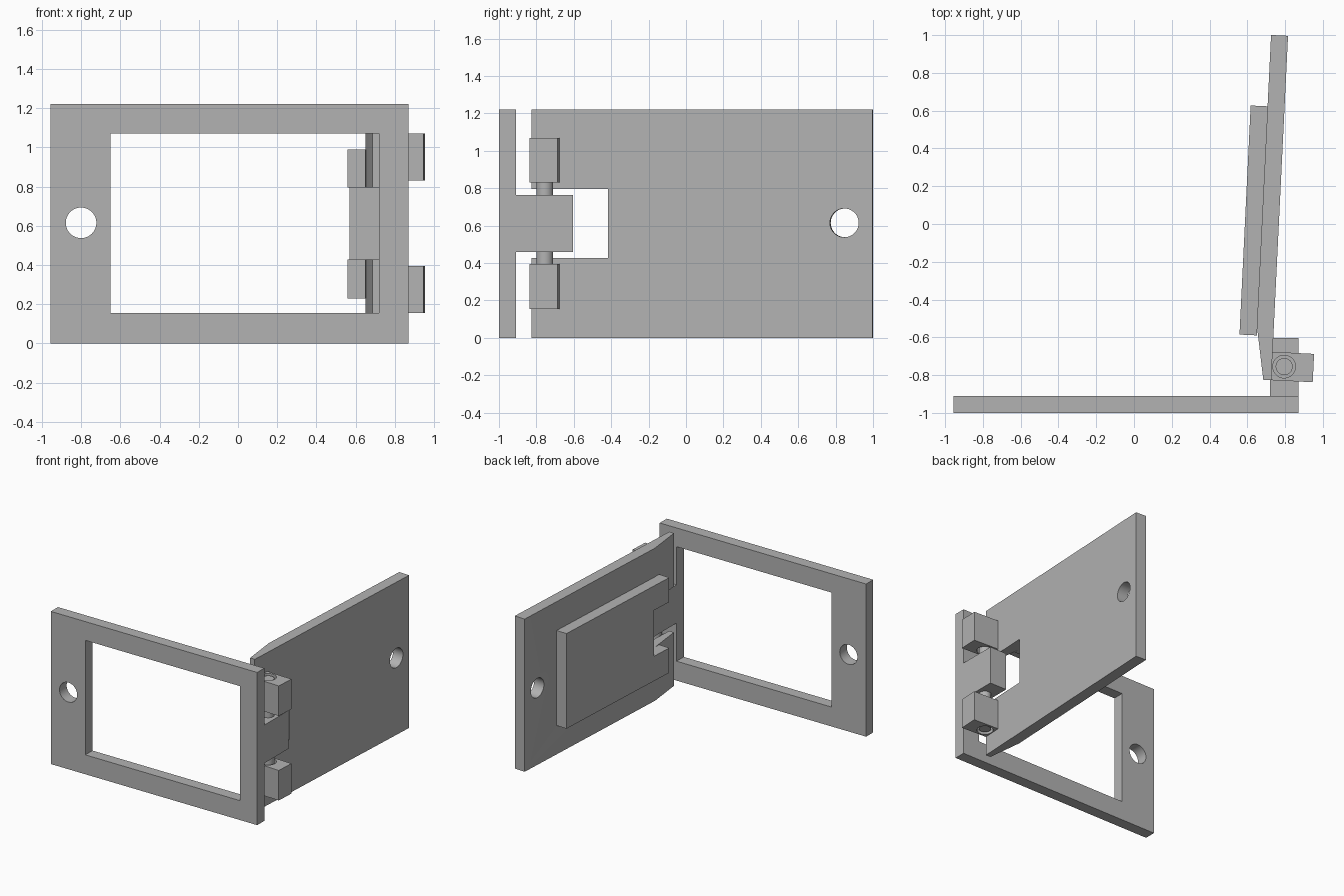
import bpy, bmesh
from math import radians, sin, cos, pi
from mathutils import Matrix

if "Cube" in bpy.data.objects:
    bpy.data.objects.remove(bpy.data.objects["Cube"], do_unlink=True)

# One plain grey for everything
GREY = (0.45, 0.45, 0.45, 1)
mat = bpy.data.materials.new("plain grey")
mat.use_nodes = True
mat.diffuse_color = GREY
mat.node_tree.nodes["Principled BSDF"].inputs["Base Color"].default_value = GREY

# Main sizes
HEIGHT = 1.22
MID = HEIGHT / 2 + 0.005
PIVOT = Matrix.Translation((0.795, -0.755, 0)) @ Matrix.Rotation(radians(-2.8), 4, 'Z')


def prism(name, outline, z0, z1, matrix=Matrix()):
    """Extrude an (x, y) outline between two heights."""
    bm = bmesh.new()
    base = bm.faces.new([bm.verts.new((x, y, z0)) for x, y in outline])
    top = bmesh.ops.extrude_face_region(bm, geom=[base])["geom"]
    verts = [v for v in top if isinstance(v, bmesh.types.BMVert)]
    bmesh.ops.translate(bm, verts=verts, vec=(0, 0, z1 - z0))
    bmesh.ops.recalc_face_normals(bm, faces=bm.faces)
    mesh = bpy.data.meshes.new(name)
    bm.to_mesh(mesh)
    bm.free()
    mesh.materials.append(mat)
    ob = bpy.data.objects.new(name, mesh)
    bpy.context.collection.objects.link(ob)
    ob.data.transform(matrix)
    return ob


def box(name, x, y, z, matrix=Matrix()):
    return prism(name, [(x[0], y[0]), (x[1], y[0]), (x[1], y[1]), (x[0], y[1])], *z, matrix)


def cylinder(name, r, z0, z1, matrix=Matrix()):
    ring = [(r * cos(i * pi / 24), r * sin(i * pi / 24)) for i in range(48)]
    return prism(name, ring, z0, z1, matrix)


def cut(ob, *cutters):
    """Subtract the cutters, bake the result and remove them."""
    for c in cutters:
        c.hide_render = True
        mod = ob.modifiers.new("cut", 'BOOLEAN')
        mod.operation, mod.solver, mod.object = 'DIFFERENCE', 'EXACT', c
    bpy.context.view_layer.update()
    deps = bpy.context.evaluated_depsgraph_get()
    baked = bpy.data.meshes.new_from_object(ob.evaluated_get(deps))
    ob.modifiers.clear()
    ob.data = baked
    for c in cutters:
        bpy.data.objects.remove(c, do_unlink=True)


def smooth(ob):
    bpy.ops.object.select_all(action='DESELECT')
    ob.select_set(True)
    bpy.context.view_layer.objects.active = ob
    bpy.ops.object.shade_smooth_by_angle(angle=radians(30))


# Fixed frame with window and latch hole
frame = box("frame", (-0.955, 0.87), (-1, -0.91), (0, HEIGHT))
hole = Matrix.Translation((-0.80, -0.95, MID)) @ Matrix.Rotation(pi / 2, 4, 'X')
cut(frame,
    box("window_cutter", (-0.65, 0.72), (-1.1, -0.8), (0.155, 1.07)),
    cylinder("frame_hole_cutter", 0.078, -0.2, 0.2, hole))
smooth(frame)

# Middle knuckle on the frame, carrying the pin
box("frame_knuckle", (0.72, 0.87), (-0.912, -0.603), (0.46, 0.765))
smooth(cylinder("hinge_pin", 0.045, 0.165, 1.06, PIVOT))

# Swinging door leaf: tapered by the hinge, drilled near the free edge
leaf = prism("door_leaf", [(-0.065, -0.075), (-0.065, 1.75), (-0.155, 1.75),
                           (-0.155, 0.21), (-0.107, -0.075)], 0, HEIGHT, PIVOT)
hole = PIVOT @ Matrix.Translation((-0.11, 1.6, MID)) @ Matrix.Rotation(pi / 2, 4, 'Y')
cut(leaf,
    box("leaf_notch_cutter", (-0.4, 0.1), (-0.3, 0.335), (0.428, 0.795), PIVOT),
    cylinder("leaf_hole_cutter", 0.077, -0.2, 0.2, hole))
smooth(leaf)

# Raised pad on the inner side of the leaf, notched to clear the knuckle
pad = box("raised_pad", (-0.2445, -0.153), (0.158, 1.372), (0.23, 0.99), PIVOT)
cut(pad, box("pad_notch_cutter", (-0.4, 0.1), (-0.3, 0.335), (0.428, 0.795), PIVOT))

# Upper and lower knuckles on the leaf, bored for the pin
for side, z0, z1 in (("lower", 0.155, 0.395), ("upper", 0.83, 1.07)):
    knuckle = box(side + "_leaf_knuckle", (-0.067, 0.155), (-0.075, 0.075), (z0, z1), PIVOT)
    cut(knuckle, cylinder("bore_cutter", 0.06, z0 - 0.1, z1 + 0.1, PIVOT))
    smooth(knuckle)
